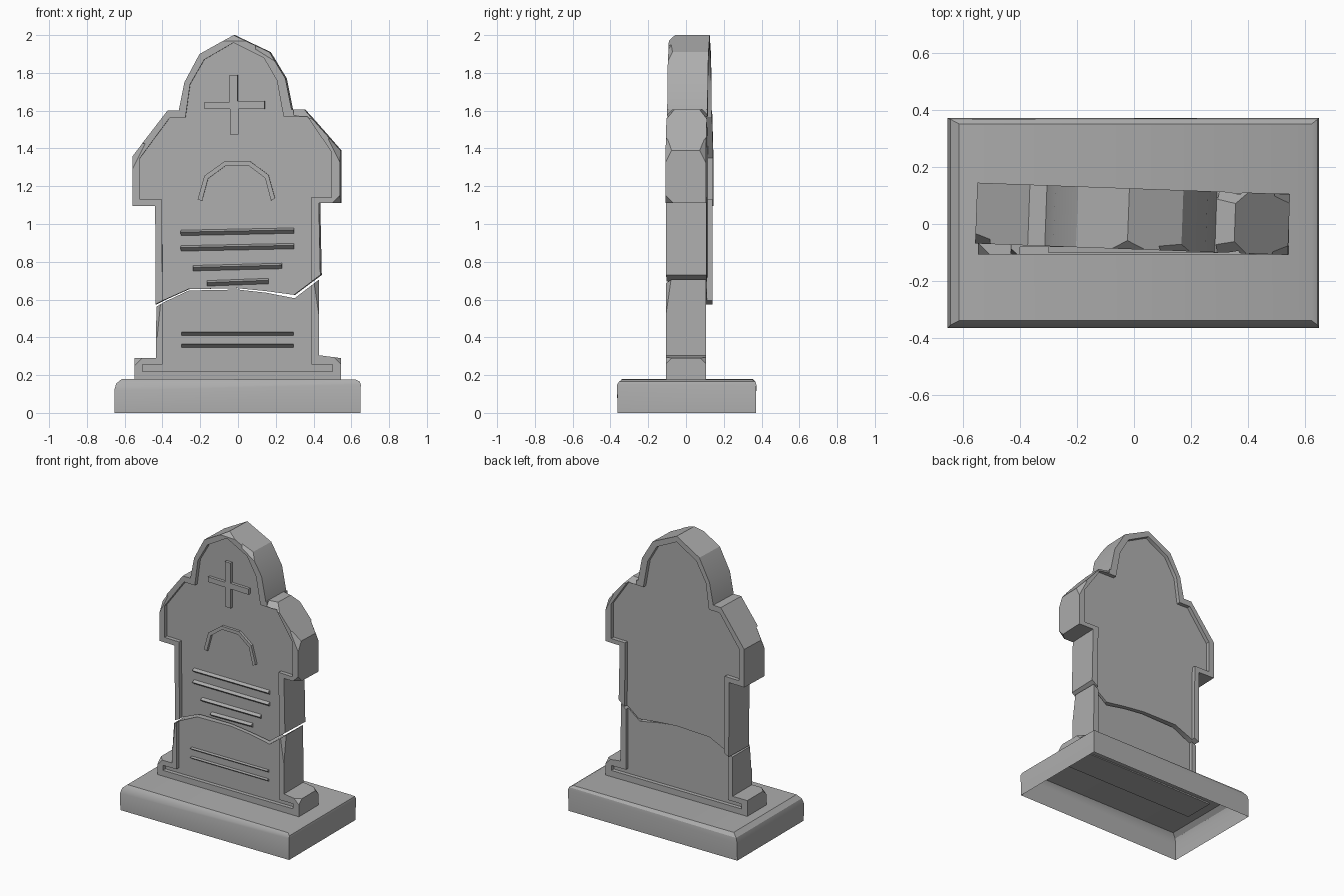
import bpy, bmesh
from math import radians
from mathutils import Vector, Matrix

cube = bpy.data.objects.get("Cube")
if cube:
    bpy.data.objects.remove(cube)

stone = bpy.data.materials.new("grey stone")
stone.use_nodes = True
GREY = (0.42, 0.42, 0.42, 1)
stone.diffuse_color = GREY
stone.node_tree.nodes["Principled BSDF"].inputs["Base Color"].default_value = GREY

HALF = 0.107     # half thickness of the slab
FACE = 0.08      # half thickness at the sunken panel


def finish(bm, name):
    bmesh.ops.recalc_face_normals(bm, faces=bm.faces)
    mesh = bpy.data.meshes.new(name)
    bm.to_mesh(mesh)
    bm.free()
    mesh.materials.append(stone)
    obj = bpy.data.objects.new(name, mesh)
    bpy.context.collection.objects.link(obj)
    return obj


def add_prism(bm, pts, y0, y1):
    """Extrude an x-z polygon from y0 to y1."""
    face = bm.faces.new([bm.verts.new((x, y0, z)) for x, z in pts])
    new = bmesh.ops.extrude_face_region(bm, geom=[face])["geom"]
    bmesh.ops.translate(bm, vec=(0, y1 - y0, 0),
                        verts=[v for v in new if isinstance(v, bmesh.types.BMVert)])


def prism(name, pts, y0, y1):
    bm = bmesh.new()
    add_prism(bm, pts, y0, y1)
    return finish(bm, name)


def cut(obj, cutter):
    """Subtract a cutter and remove it."""
    mod = obj.modifiers.new("cut", "BOOLEAN")
    mod.operation, mod.solver, mod.object = "DIFFERENCE", "EXACT", cutter
    bpy.context.view_layer.objects.active = obj
    bpy.ops.object.modifier_apply(modifier=mod.name)
    bpy.data.objects.remove(cutter)


def chip(obj, point, normal, size=0.14):
    """Knock off a corner with a box lying beyond a plane."""
    n = Vector(normal).normalized()
    bm = bmesh.new()
    bmesh.ops.create_cube(bm, size=size, matrix=Matrix.Translation(Vector(point) + n * size / 2)
                          @ n.to_track_quat("Z", "Y").to_matrix().to_4x4())
    cut(obj, finish(bm, "chip_cutter"))


def slab(name, outline, panel):
    obj = prism(name, outline, -HALF, HALF)
    for y0, y1 in ((-0.3, -FACE), (FACE, 0.3)):
        cut(obj, prism("panel_cutter", panel, y0, y1))
    return obj


def ridge(name, x0, x1, z, height, tilt, apex):
    """Raised line with a triangular section."""
    bm = bmesh.new()
    ends = []
    for x, dz in ((x0, -tilt / 2), (x1, tilt / 2)):
        section = ((0.01, height / 2), (-0.022, apex), (0.01, -height / 2))
        ends.append([bm.verts.new((x, -FACE + y, z + dz + h)) for y, h in section])
    for ring in ends:
        bm.faces.new(ring)
    for i in range(3):
        j = (i + 1) % 3
        bm.faces.new((ends[0][i], ends[0][j], ends[1][j], ends[1][i]))
    return finish(bm, name)


# Upper broken half
crack = [(0.44, 0.73), (0.3, 0.625), (0.15, 0.645), (0, 0.66), (-0.26, 0.655), (-0.39, 0.597), (-0.432, 0.575)]
upper = slab("upper_slab",
             [(-0.435, 1.095), (-0.555, 1.095), (-0.555, 1.36), (-0.37, 1.6), (-0.31, 1.6),
              (-0.28, 1.75), (-0.2, 1.9), (-0.02, 2.0), (0.17, 1.91), (0.255, 1.77), (0.288, 1.605),
              (0.355, 1.605), (0.545, 1.39), (0.545, 1.11), (0.432, 1.11)] + crack,
             [(-0.395, 0.4), (-0.4, 1.13), (-0.515, 1.13), (-0.515, 1.35), (-0.36, 1.56), (-0.275, 1.56),
              (-0.25, 1.74), (-0.175, 1.87), (-0.02, 1.96), (0.14, 1.88), (0.21, 1.76), (0.245, 1.57),
              (0.37, 1.57), (0.5, 1.38), (0.5, 1.14), (0.39, 1.14), (0.395, 0.4)])
for side in (-1, 1):
    chip(upper, (0.53, side * 0.092, 1.385), (1, side, 0.5))
    chip(upper, (0.365, side * 0.09, 1.58), (0.2, side, 1))
chip(upper, (0.53, -0.095, 1.125), (1, -1, -1))
chip(upper, (-0.535, -0.092, 1.36), (-1, -1, 0.5))
chip(upper, (-0.02, -0.092, 1.985), (0, -1, 1))
chip(upper, (0.17, -0.095, 1.895), (0.5, -1, 0.8))

# Raised cross, arch and inscription lines
engraved = []
bm = bmesh.new()
add_prism(bm, [(-0.04, 1.475), (0.005, 1.475), (0.005, 1.61), (0.145, 1.61), (0.145, 1.65), (0.002, 1.65),
               (0.002, 1.79), (-0.042, 1.79), (-0.042, 1.645), (-0.175, 1.645), (-0.175, 1.61), (-0.04, 1.61)],
          -FACE - 0.02, -FACE + 0.01)
engraved.append(finish(bm, "cross"))
arch = [(-0.21, 1.13), (-0.175, 1.255), (-0.07, 1.33), (0.07, 1.33), (0.165, 1.26), (0.2, 1.135)]
inner = [(0.178, 1.125), (0.147, 1.243), (0.062, 1.307), (-0.064, 1.307), (-0.155, 1.24), (-0.187, 1.122)]
engraved.append(prism("arch", arch + inner, -FACE - 0.018, -FACE + 0.01))
for x0, x1, z in ((-0.3, 0.3, 0.957), (-0.3, 0.3, 0.875), (-0.235, 0.235, 0.77), (-0.16, 0.165, 0.69)):
    engraved.append(ridge("upper_line", x0, x1, z, 0.042, 0.012, 0.006))

# The broken half sits slightly turned
for obj in [upper] + engraved:
    obj.location.y = 0.018
    obj.rotation_euler.z = radians(-2.1)

# Lower standing half
lower = slab("lower_slab",
             [(-0.548, 0.17), (-0.548, 0.29), (-0.435, 0.29), (-0.432, 0.562), (-0.39, 0.587), (-0.26, 0.648),
              (0, 0.653), (0.15, 0.636), (0.3, 0.607), (0.428, 0.705), (0.43, 0.305), (0.545, 0.29), (0.545, 0.17)],
             [(-0.505, 0.22), (-0.505, 0.255), (-0.4, 0.255), (-0.4, 0.9), (0.39, 0.9), (0.39, 0.255),
              (0.5, 0.255), (0.5, 0.22)])
for side in (-1, 1):
    chip(lower, (0.535, side * 0.095, 0.28), (1, side, 1))
chip(lower, (-0.53, -0.095, 0.28), (-1, -1, 1))
chip(lower, (0.42, -0.1, 0.62), (1, -1, 0.15), 0.3)
chip(lower, (-0.425, -0.1, 0.5), (-1, -1, 0.1), 0.2)
for z in (0.415, 0.352):
    ridge("lower_line", -0.3, 0.295, z, 0.026, 0, 0.01)

# Plinth, worn along its top and open underneath
bm = bmesh.new()
rings = []
for x0, x1, y0, y1, z0, z1 in ((-0.655, 0.648, -0.362, 0.37, 0, 0),
                               (-0.655, 0.65, -0.365, 0.372, 0.12, 0.15),
                               (-0.645, 0.645, -0.355, 0.368, 0.155, 0.165),
                               (-0.615, 0.625, -0.34, 0.352, 0.18, 0.176)):
    rings.append([bm.verts.new(p) for p in ((x0, y0, z0), (x1, y0, z1), (x1, y1, z1), (x0, y1, z0))])
for a, b in zip(rings, rings[1:]):
    for i in range(4):
        j = (i + 1) % 4
        bm.faces.new((a[i], a[j], b[j], b[i]))
bm.faces.new(rings[-1])
plinth = finish(bm, "plinth")

# Soft shading on the shallow angles only
for obj in (upper, lower, plinth):
    bpy.ops.object.select_all(action="DESELECT")
    obj.select_set(True)
    bpy.context.view_layer.objects.active = obj
    bpy.ops.object.shade_smooth_by_angle(angle=radians(30))
